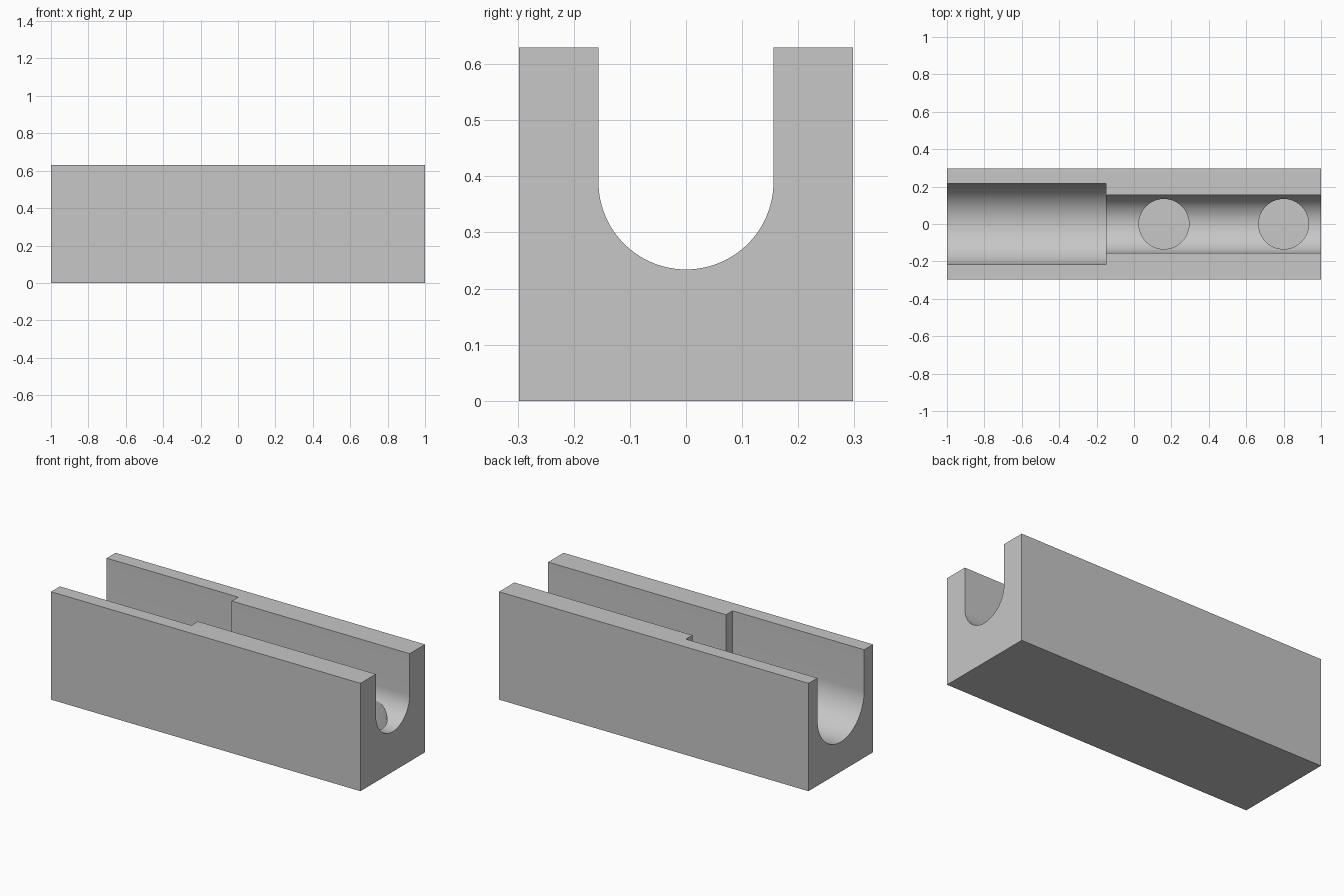
import bpy, bmesh, math

if "Cube" in bpy.data.objects:
    bpy.data.objects.remove(bpy.data.objects["Cube"])

LENGTH, WIDTH, HEIGHT = 2.0, 0.595, 0.63
AXIS_Z = 0.39          # height of the channel centre line
STEP_X = -0.15         # where the wide channel meets the narrow one

grey = bpy.data.materials.new("light grey")
grey.diffuse_color = (0.57, 0.57, 0.57, 1)
grey.use_nodes = True
grey.node_tree.nodes["Principled BSDF"].inputs["Base Color"].default_value = grey.diffuse_color


def new_object(name, bm):
    bmesh.ops.recalc_face_normals(bm, faces=bm.faces)
    mesh = bpy.data.meshes.new(name)
    bm.to_mesh(mesh)
    bm.free()
    obj = bpy.data.objects.new(name, mesh)
    bpy.context.collection.objects.link(obj)
    mesh.materials.append(grey)
    return obj


def channel(name, radius, x0, x1, segments=48):
    """U-shaped cutter: half-round floor with straight walls, open at the top."""
    bm = bmesh.new()
    pts = [(radius * math.cos(a), AXIS_Z + radius * math.sin(a))
           for a in (math.pi + math.pi * i / segments for i in range(segments + 1))]
    pts += [(radius, HEIGHT + 0.2), (-radius, HEIGHT + 0.2)]
    face = bm.faces.new([bm.verts.new((x0, y, z)) for y, z in pts])
    ext = bmesh.ops.extrude_face_region(bm, geom=[face])
    bmesh.ops.translate(bm, vec=(x1 - x0, 0, 0),
                        verts=[v for v in ext["geom"] if isinstance(v, bmesh.types.BMVert)])
    return new_object(name, bm)


def pocket(name, x, radius=0.134, floor=0.1):
    """Round flat-bottomed pocket cutter."""
    bm = bmesh.new()
    bmesh.ops.create_cone(bm, cap_ends=True, segments=64, radius1=radius,
                          radius2=radius, depth=0.4 - floor)
    bmesh.ops.translate(bm, vec=(x, 0, (0.4 + floor) / 2), verts=bm.verts)
    return new_object(name, bm)


# Solid block
bm = bmesh.new()
bmesh.ops.create_cube(bm, size=1)
bmesh.ops.scale(bm, vec=(LENGTH, WIDTH, HEIGHT), verts=bm.verts)
bmesh.ops.translate(bm, vec=(0, 0, HEIGHT / 2), verts=bm.verts)
block = new_object("channel_block", bm)

# Stepped channel and two pockets in its narrow floor
cutters = [
    channel("narrow_channel_cutter", 0.156, STEP_X - 0.1, 1.1),
    channel("wide_channel_cutter", 0.216, -1.1, STEP_X),
    pocket("inner_pocket_cutter", 0.16),
    pocket("outer_pocket_cutter", 0.80),
]
bpy.context.view_layer.objects.active = block
block.select_set(True)
for cutter in cutters:
    mod = block.modifiers.new(cutter.name, "BOOLEAN")
    mod.operation, mod.solver, mod.object = "DIFFERENCE", "EXACT", cutter
    bpy.ops.object.modifier_apply(modifier=mod.name)
for cutter in cutters:
    bpy.data.objects.remove(cutter, do_unlink=True)

# Smooth the round surfaces, keep the edges sharp
bpy.ops.object.shade_smooth_by_angle(angle=math.radians(30))
